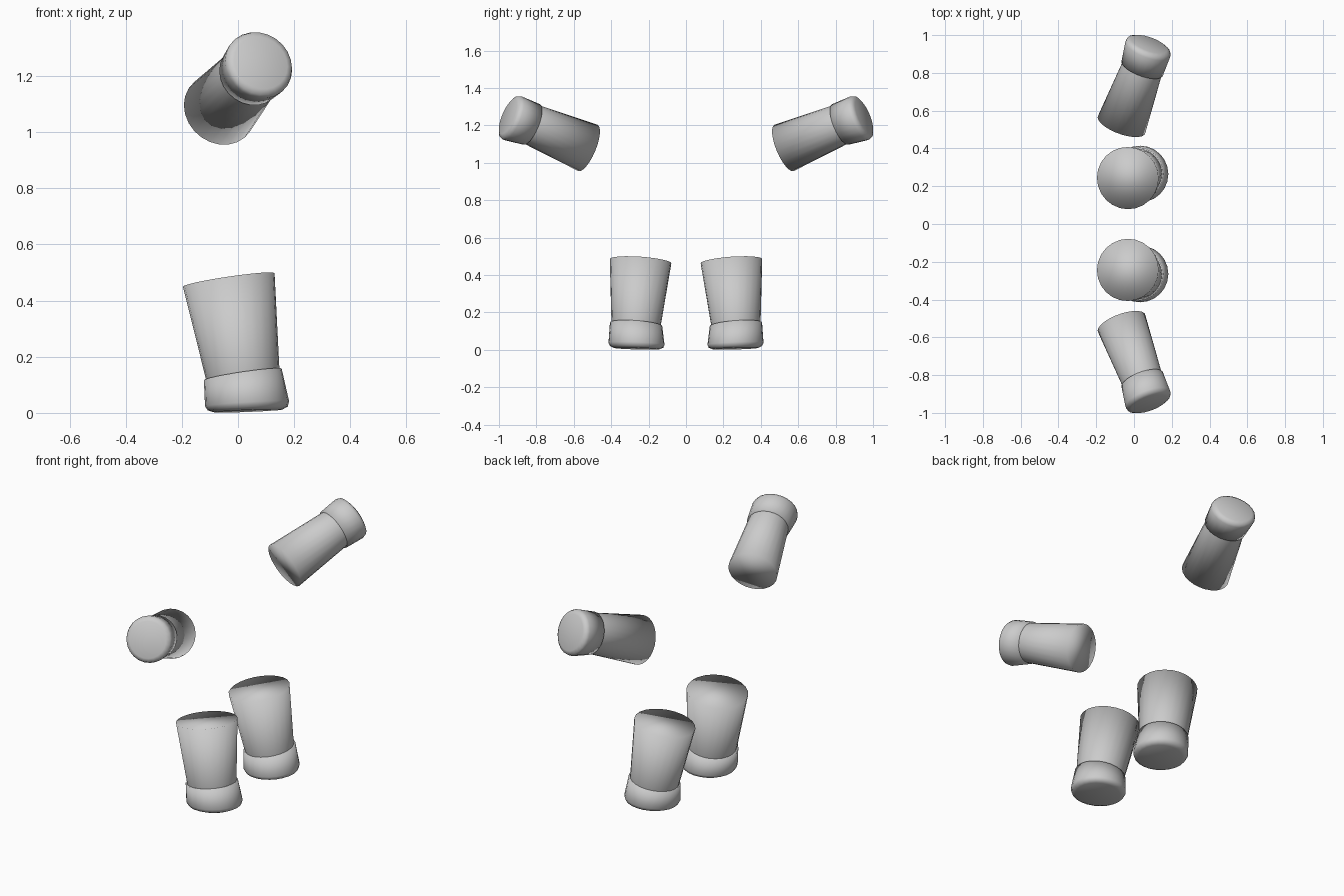
import bpy, bmesh, math
from mathutils import Vector

cube = bpy.data.objects.get("Cube")
if cube:
    bpy.data.objects.remove(cube)

SIDES = 24
grey = bpy.data.materials.new("light_grey")
grey.use_nodes = True
colour = (0.6, 0.6, 0.6, 1)
grey.diffuse_color = colour
grey.node_tree.nodes["Principled BSDF"].inputs["Base Color"].default_value = colour


def loft(name, rings, cap_start, cap_end):
    """Smooth tube through rings of (centre, normal, radius)."""
    bm = bmesh.new()
    loops = []
    for centre, normal, radius in rings:
        n = normal.normalized()
        # Reference axis nearly perpendicular to every limb
        u = (Vector((1, 0, 0)) - n * n.x).normalized()
        v = n.cross(u)
        loops.append([bm.verts.new(centre + radius * (u * math.cos(a) + v * math.sin(a)))
                      for a in (2 * math.pi * i / SIDES for i in range(SIDES))])
    for a, b in zip(loops, loops[1:]):
        for i in range(SIDES):
            j = (i + 1) % SIDES
            bm.faces.new((a[i], a[j], b[j], b[i]))
    if cap_start:
        bm.faces.new(loops[0][::-1])
    if cap_end:
        bm.faces.new(loops[-1])
    for f in bm.faces:
        f.smooth = True
    mesh = bpy.data.meshes.new(name)
    bm.to_mesh(mesh)
    bm.free()
    mesh.materials.append(grey)
    obj = bpy.data.objects.new(name, mesh)
    bpy.context.collection.objects.link(obj)


def limb(sleeve_name, cuff_name, top, wrist, tip, tip_normal, sleeve_r, cuff_r):
    """Tapered sleeve running into a slightly wider, rounded cuff."""
    top, wrist, tip = Vector(top), Vector(wrist), Vector(tip)
    axis = (wrist - top).normalized()
    end = Vector(tip_normal).normalized() if tip_normal else axis
    inside = wrist.lerp(tip, 0.3)
    loft(sleeve_name, [(top, axis, sleeve_r[0]), (wrist, axis, sleeve_r[1]),
                       (inside, axis, sleeve_r[1] * 0.97)], True, False)
    steps = (0, 0, 0.8, 0.93, 1)
    radii = (sleeve_r[1] * 0.96,) + cuff_r
    loft(cuff_name, [(wrist.lerp(tip, t), axis.lerp(end, t), r)
                     for t, r in zip(steps, radii)], False, True)


# Front and back limbs mirror each other across y
for side, s in (("front", -1), ("back", 1)):
    limb(side + "_leg", side + "_foot",
         (-0.033, s * 0.243, 0.474), (0.017, s * 0.267, 0.137), (0.036, s * 0.264, 0.007),
         (0.04, s * 0.03, -1), (0.165, 0.132), (0.14, 0.15, 0.143, 0.122))
    limb(side + "_arm", side + "_hand",
         (-0.066, s * 0.525, 1.08), (0.044, s * 0.825, 1.205), (0.081, s * 0.952, 1.247),
         None, (0.134, 0.11), (0.117, 0.126, 0.12, 0.1))
